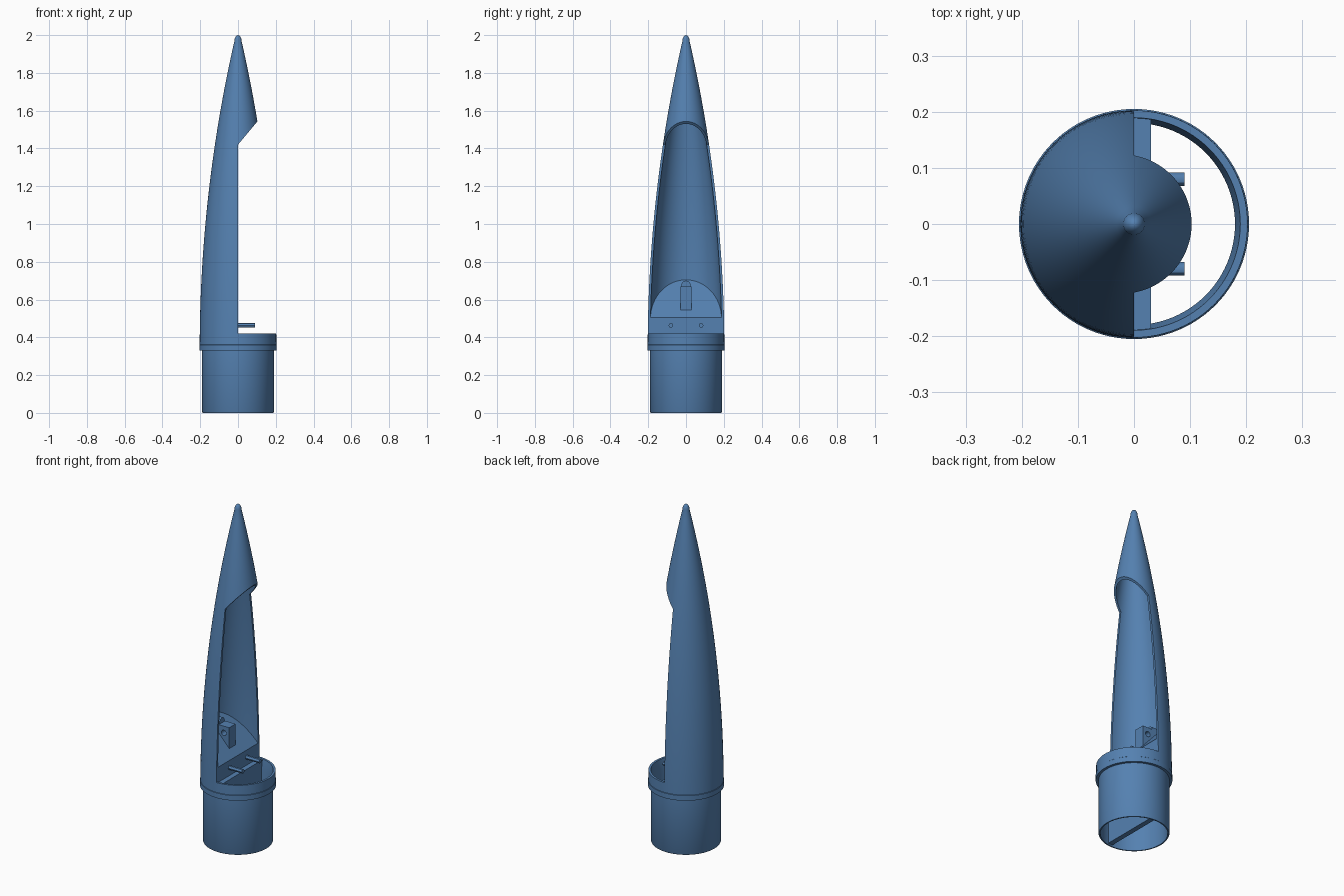
import bpy, bmesh, math
from mathutils import Matrix

cube = bpy.data.objects.get("Cube")
if cube:
    bpy.data.objects.remove(cube, do_unlink=True)

blue = bpy.data.materials.new("steel blue")
blue.use_nodes = True
colour = (0.09, 0.22, 0.44, 1)
blue.diffuse_color = colour
blue.node_tree.nodes["Principled BSDF"].inputs["Base Color"].default_value = colour

SEGMENTS = 96
BASE, LENGTH, RADIUS = 0.33, 1.72, 0.203
RHO = (RADIUS ** 2 + LENGTH ** 2) / (2 * RADIUS)


def ogive(z):
    return math.sqrt(RHO ** 2 - (z - BASE) ** 2) + RADIUS - RHO


def span(start, end, steps):
    return [start + (end - start) * i / steps for i in range(steps + 1)]


def finish(name, bm):
    bmesh.ops.recalc_face_normals(bm, faces=bm.faces)
    mesh = bpy.data.meshes.new(name)
    bm.to_mesh(mesh)
    bm.free()
    mesh.materials.append(blue)
    obj = bpy.data.objects.new(name, mesh)
    bpy.context.collection.objects.link(obj)
    return obj


def lathe(name, profile, closed=False):
    """Revolve (radius, z) points; points on the axis become poles."""
    bm = bmesh.new()
    verts = [bm.verts.new((r, 0, z)) for r, z in profile]
    pairs = list(zip(verts, verts[1:]))
    if closed:
        pairs.append((verts[-1], verts[0]))
    edges = [bm.edges.new(p) for p in pairs]
    bmesh.ops.spin(bm, geom=verts + edges, cent=(0, 0, 0), axis=(0, 0, 1),
                   angle=math.tau, steps=SEGMENTS, use_duplicate=False)
    bmesh.ops.remove_doubles(bm, verts=bm.verts, dist=0.0001)
    return finish(name, bm)


def prism(name, outline, width):
    """Extrude an (x, z) outline along y, centred on y = 0."""
    bm = bmesh.new()
    face = bm.faces.new([bm.verts.new((x, -width / 2, z)) for x, z in outline])
    out = bmesh.ops.extrude_face_region(bm, geom=[face])
    moved = [v for v in out["geom"] if isinstance(v, bmesh.types.BMVert)]
    bmesh.ops.translate(bm, verts=moved, vec=(0, width, 0))
    return finish(name, bm)


def rod(name, centre, radius, length, axis, sides=24):
    bm = bmesh.new()
    turn = Matrix.Rotation(math.pi / 2, 4, "Y" if axis == "X" else "X")
    bmesh.ops.create_cone(bm, cap_ends=True, segments=sides, radius1=radius,
                          radius2=radius, depth=length,
                          matrix=Matrix.Translation(centre) @ turn)
    return finish(name, bm)


def cut(obj, tool, operation="DIFFERENCE", keep_tool=False):
    mod = obj.modifiers.new("cut", "BOOLEAN")
    mod.operation, mod.object, mod.solver = operation, tool, "EXACT"
    bpy.context.view_layer.update()
    result = bpy.data.meshes.new_from_object(
        obj.evaluated_get(bpy.context.evaluated_depsgraph_get()))
    obj.modifiers.clear()
    obj.data = result
    if not keep_tool:
        bpy.data.objects.remove(tool, do_unlink=True)


# Nose shell with coupler: one hollow revolved profile
WALL = 0.013
outer = [(0.187, 0), (0.19, 0.006), (0.19, BASE), (0.205, BASE), (0.205, 0.36)]
outer += [(ogive(z), z) for z in span(0.362, 1.965, 32)]
tip_r = ogive(1.965)
outer += [(tip_r * math.cos(a), 1.965 + 0.035 * math.sin(a))
          for a in span(0, math.pi / 2, 6)[1:]]
inner = [(0, 1.88)]
inner += [(ogive(z) - WALL, z) for z in span(1.86, 0.42, 28)]
inner += [(0.18, 0.36), (0.18, 0)]
shell = lathe("nose_shell", outer + inner, closed=True)

# Side opening with a sloping upper edge
opening = prism("opening_cutter", [(0, 0.42), (0.5, 0.42), (0.5, 2.02), (0, 1.42)], 1)
cut(shell, opening)

# Inner volume, used to trim the bulkhead and the divider to the wall
core = lathe("core_cutter", [(0, 0.01), (0.184, 0.01), (0.184, 0.35)]
             + [(ogive(z) - 0.009, z) for z in span(0.40, 0.9, 10)] + [(0, 0.9)])

# Bulkhead: upright lip leading into a sloping deck
bulkhead = prism("sloped_bulkhead", [(0, 0.38), (0, 0.505), (-0.22, 0.748),
                                     (-0.22, 0.718), (-0.025, 0.49), (-0.025, 0.38)], 0.5)
cut(bulkhead, core, "INTERSECT", keep_tool=True)

# Divider plate across the coupler
divider = prism("coupler_divider", [(0, 0.01), (0.03, 0.01), (0.03, 0.415), (0, 0.415)], 0.5)
cut(divider, core, "INTERSECT")

# Anchor bracket with a cross hole and a rounded back
bracket = prism("anchor_bracket", [(-0.037, 0.54), (-0.037, 0.67),
                                   (-0.10, 0.67), (-0.16, 0.67)], 0.06)
cut(bracket, rod("hole_cutter", (-0.072, 0, 0.63), 0.016, 0.2, "Y"))
back = rod("bracket_back", (-0.14, 0, 0.675), 0.025, 0.07, "X")

# Two pins through the bulkhead lip
pins = [rod(side + "_pin", (0.04, y, 0.463), 0.012, 0.10, "X", 12)
        for side, y in (("front", -0.08), ("rear", 0.08))]

# Smooth shading with crisp edges
bpy.ops.object.select_all(action="DESELECT")
for obj in [shell, bulkhead, divider, bracket, back] + pins:
    obj.select_set(True)
bpy.context.view_layer.objects.active = shell
bpy.ops.object.shade_smooth_by_angle(angle=math.radians(30))
